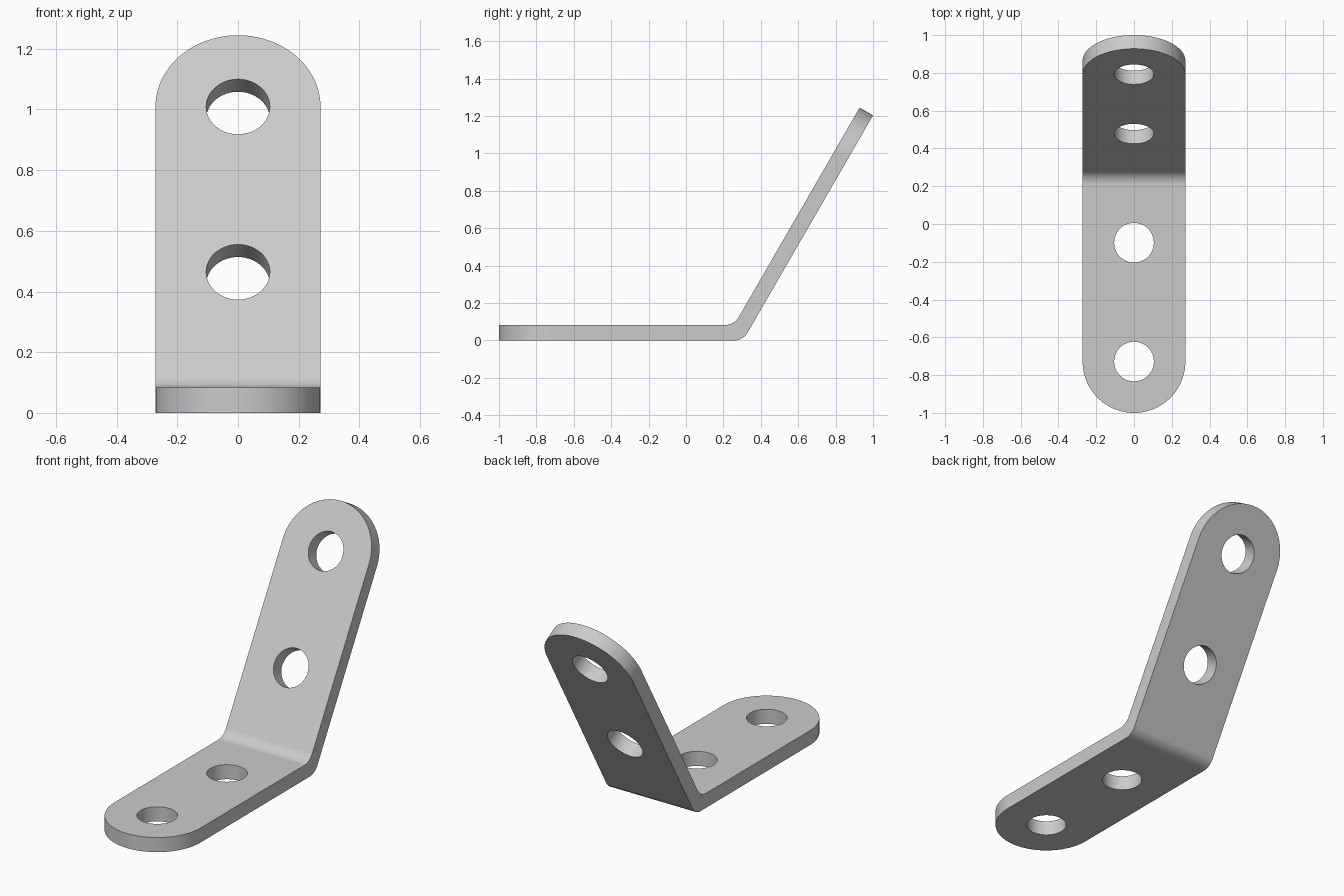
import bpy, bmesh, math
from mathutils import Matrix, Vector

if "Cube" in bpy.data.objects:
    bpy.data.objects.remove(bpy.data.objects["Cube"], do_unlink=True)

RADIUS = 0.272        # half width, also the end rounding
THICK = 0.083
HOLE = 0.105
SPACING = 0.629       # distance between the holes of one arm
BEND = math.radians(60)
SPARE = 0.05          # material beyond the ends, trimmed by the cutter

steel = bpy.data.materials.new("plain grey steel")
steel.use_nodes = True
steel.diffuse_color = (0.6, 0.6, 0.6, 1)
steel.node_tree.nodes["Principled BSDF"].inputs["Base Color"].default_value = (0.6, 0.6, 0.6, 1)


def prism(bm, points, depth, matrix):
    """Extrude an outline along its local z, centred on the matrix origin."""
    low = [bm.verts.new(matrix @ Vector((x, y, -depth / 2))) for x, y in points]
    face = bm.faces.new(low)
    moved = bmesh.ops.extrude_face_region(bm, geom=[face])["geom"]
    shift = matrix.to_3x3() @ Vector((0, 0, depth))
    bmesh.ops.translate(bm, vec=shift, verts=[v for v in moved if isinstance(v, bmesh.types.BMVert)])


def arc(cx, cy, r, start, end, steps):
    angles = [start + (end - start) * i / steps for i in range(steps + 1)]
    return [(cx + r * math.cos(a), cy + r * math.sin(a)) for a in angles]


def finish(name, bm):
    bmesh.ops.recalc_face_normals(bm, faces=bm.faces)
    mesh = bpy.data.meshes.new(name)
    bm.to_mesh(mesh)
    bm.free()
    obj = bpy.data.objects.new(name, mesh)
    bpy.context.collection.objects.link(obj)
    return obj


# Side profile: flat arm, filleted bend, sloping arm
along = Vector((math.cos(BEND), math.sin(BEND)))
across = Vector((along.y, -along.x)) * THICK
tip = Vector((1.0, 1.203))
ext = tip + along * SPARE
inset = THICK * math.tan(BEND / 2)
outer_y = tip.x - tip.y / math.tan(BEND)
inner_y = outer_y - inset
low, high = -math.pi / 2, -math.pi / 2 + BEND
profile = [(-1 - SPARE, 0)]
profile += arc(outer_y - inset, THICK, THICK, low, high, 14)
profile += [tuple(ext), tuple(ext - across)]
profile += arc(inner_y - inset, 2 * THICK, THICK, high, low, 14)
profile += [(-1 - SPARE, THICK)]

bm = bmesh.new()
side_on = Matrix(((0, 0, 1, 0), (1, 0, 0, 0), (0, 1, 0, 0), (0, 0, 0, 1)))
prism(bm, profile, 2 * RADIUS, side_on)
bracket = finish("bent_bracket", bm)
bracket.data.materials.append(steel)

# One cutter for both arms: two bolt holes and a rounded end each
tip_centre = tip - across / 2 - along * RADIUS
arms = [
    Matrix.Translation((0, RADIUS - 1, THICK / 2)),
    Matrix.Translation((0, tip_centre.x, tip_centre.y)) @ Matrix.Rotation(math.pi + BEND, 4, "X"),
]
edge = RADIUS + 2 * SPARE
end_shape = arc(0, 0, RADIUS, math.pi, 2 * math.pi, 48)
end_shape += [(edge, 0), (edge, -edge), (-edge, -edge), (-edge, 0)]
circle = arc(0, 0, HOLE, 0, 2 * math.pi, 48)[:-1]
bm = bmesh.new()
for arm in arms:
    prism(bm, end_shape, 3 * THICK, arm)
    for distance in (0, SPACING):
        prism(bm, circle, 3 * THICK, arm @ Matrix.Translation((0, distance, 0)))
cutter = finish("hole_and_end_cutter", bm)
cutter.hide_render = True

cut = bracket.modifiers.new("holes and ends", "BOOLEAN")
cut.operation = "DIFFERENCE"
cut.solver = "EXACT"
cut.object = cutter
bpy.context.view_layer.objects.active = bracket
bracket.select_set(True)
bpy.ops.object.modifier_apply(modifier=cut.name)
bpy.data.objects.remove(cutter, do_unlink=True)

# Smooth bend and rims, crisp edges, flat faces kept flat
bpy.ops.object.shade_smooth_by_angle(angle=math.radians(30))
weighted = bracket.modifiers.new("flat face normals", "WEIGHTED_NORMAL")
weighted.keep_sharp = True
